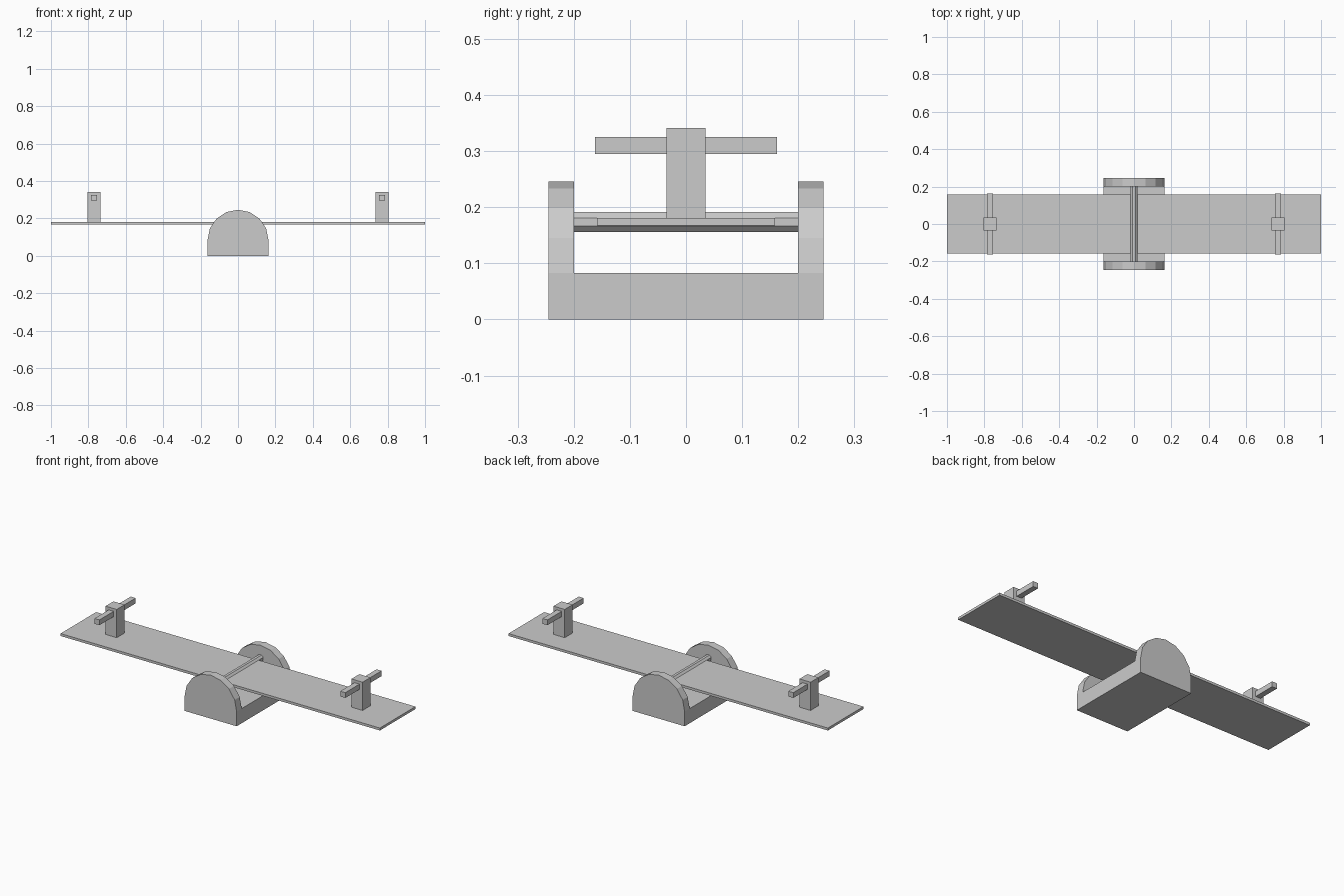
import bpy, bmesh, math

if "Cube" in bpy.data.objects:
    bpy.data.objects.remove(bpy.data.objects["Cube"])


def prism(name, profile, y0, y1):
    """Extrude an (x, z) outline along y."""
    bm = bmesh.new()
    face = bm.faces.new([bm.verts.new((x, y0, z)) for x, z in profile])
    ext = bmesh.ops.extrude_face_region(bm, geom=[face])
    for v in ext["geom"]:
        if isinstance(v, bmesh.types.BMVert):
            v.co.y = y1
    bmesh.ops.recalc_face_normals(bm, faces=bm.faces)
    mesh = bpy.data.meshes.new(name)
    bm.to_mesh(mesh)
    bm.free()
    obj = bpy.data.objects.new(name, mesh)
    bpy.context.collection.objects.link(obj)
    return obj


def box(name, x, hx, hy, z0, z1):
    return prism(name, [(x - hx, z0), (x + hx, z0), (x + hx, z1), (x - hx, z1)], -hy, hy)


def arc(r, z, start, sweep, steps):
    angles = [math.radians(start + sweep * i / steps) for i in range(steps + 1)]
    return [(r * math.cos(a), z + r * math.sin(a)) for a in angles]


R, BASE_TOP = 0.163, 0.083

# Base block between the two round-topped cheeks
box("base_block", 0, R, 0.2, 0, BASE_TOP)
cheek = [(-R, 0), (R, 0)] + arc(R, BASE_TOP, 0, 180, 8)
for side, label in ((-1, "front"), (1, "back")):
    prism(f"{label}_cheek", cheek, side * 0.2, side * 0.245)

# Octagonal pivot rod, flat side up
prism("pivot_rod", arc(0.0195, 0.1735, 22.5, 315, 7), -0.2, 0.2)

# Plank
box("plank", 0, 1.0, 0.159, 0.167, 0.181)

# Handle posts and grips at each end
for side, label in ((-1, "left"), (1, "right")):
    x = side * 0.77
    box(f"{label}_handle_post", x, 0.035, 0.035, 0.181, 0.341)
    box(f"{label}_handle_grip", x, 0.0155, 0.162, 0.295, 0.325)
